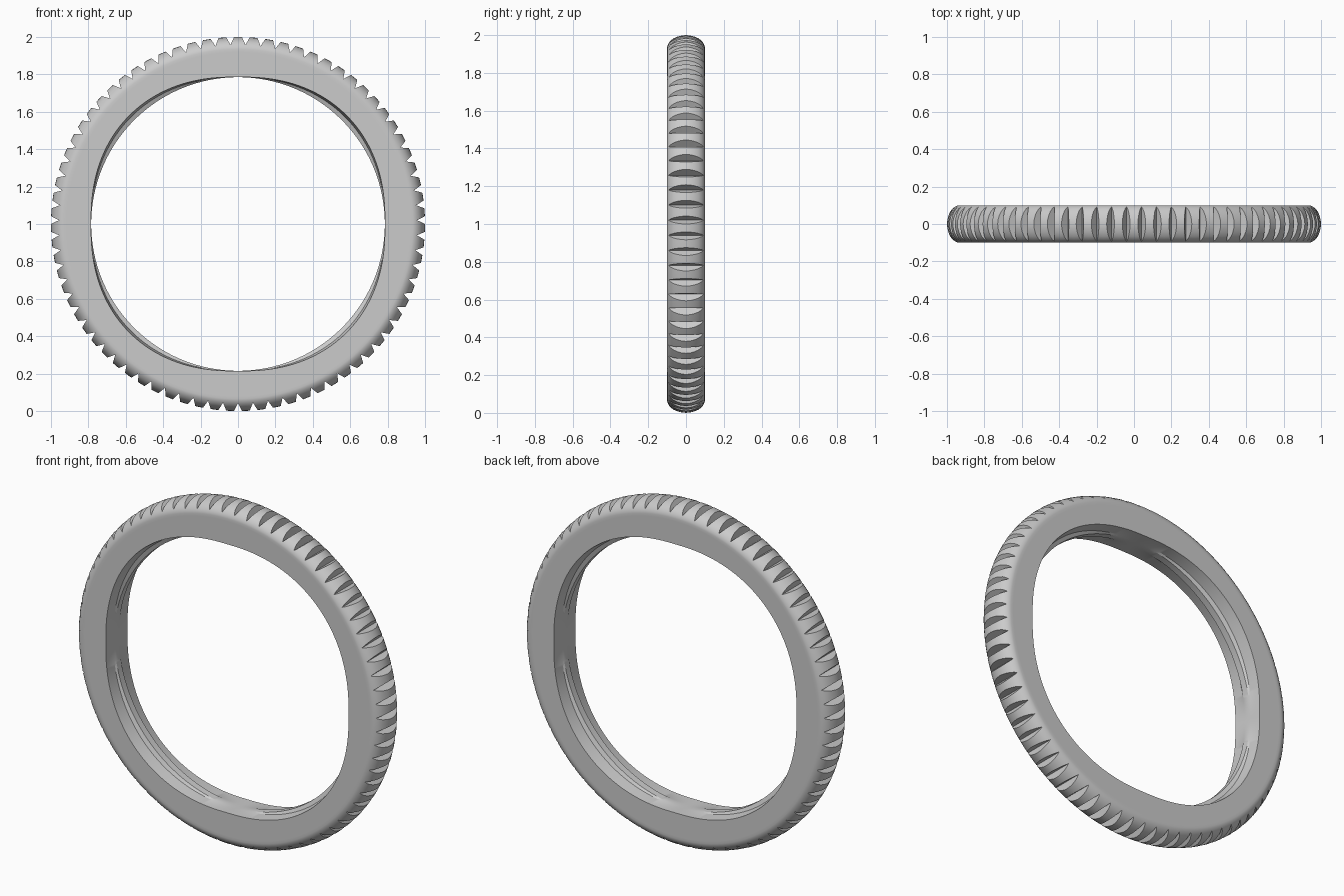
import bpy
import bmesh
from math import pi, sin, cos

cube = bpy.data.objects.get("Cube")
if cube:
    bpy.data.objects.remove(cube)

TEETH = 75
VALLEY = 0.958          # radius at the bottom of the grooves
NOTCH = 0.021           # half angle of a groove at the crown
BORE = 0.785            # radius of the inner ridge
STEP = 2 * pi / TEETH

# Half profiles: (y, radius) outside, (y, relief depth) inside
outer_half = [(0.1, 0.92), (0.1, 0.935), (0.098, 0.946), (0.092, VALLEY),
              (0.082, 0.971), (0.066, 0.983), (0.045, 0.992), (0.022, 0.998)]
inner_half = [(0.1, 0.036), (0.03, 0.024), (0.02, 0.0)]


def mirrored(half, middle=()):
    return [(-y, v) for y, v in half] + list(middle) + list(reversed(half))


def point(y, r, a):
    return (r * sin(a), y, 1 + r * cos(a))


def outer_row(y, radius):
    """Tread row: grooves narrow to nothing where the crown meets the valley."""
    half = NOTCH * max(0, radius - VALLEY) / (1 - VALLEY)
    row = []
    for i in range(TEETH):
        a = (i - 0.5) * STEP
        row += [point(y, min(radius, VALLEY), a), point(y, radius, a + half),
                point(y, radius, a + STEP / 2), point(y, radius, a + STEP - half)]
    return row


def inner_row(y, relief):
    """Bore row: relieved on the four diagonals, full at the quarter points."""
    row = []
    for i in range(TEETH * 4):
        a = (i / 4 - 0.5) * STEP
        row.append(point(y, BORE + relief * abs(sin(2 * a)) ** 1.5, a))
    return row


# Ring body: one closed loop of rows, across the tread and back along the bore
rows = [outer_row(y, r) for y, r in mirrored(outer_half, [(0, 1)])]
rows += [inner_row(y, d) for y, d in reversed(mirrored(inner_half))]

bm = bmesh.new()
grid = [[bm.verts.new(p) for p in row] for row in rows]
for j, row in enumerate(grid):
    other = grid[(j + 1) % len(grid)]
    for i in range(len(row)):
        k = (i + 1) % len(row)
        bm.faces.new((row[i], row[k], other[k], other[i]))
bmesh.ops.remove_doubles(bm, verts=bm.verts[:], dist=0.0002)
bmesh.ops.recalc_face_normals(bm, faces=bm.faces[:])

mesh = bpy.data.meshes.new("grooved_ring")
bm.to_mesh(mesh)
bm.free()
ring = bpy.data.objects.new("grooved_ring", mesh)
bpy.context.collection.objects.link(ring)

# Plain grey material
grey = bpy.data.materials.new("plain_grey")
grey.use_nodes = True
grey.diffuse_color = (0.6, 0.6, 0.6, 1)
grey.node_tree.nodes["Principled BSDF"].inputs["Base Color"].default_value = (0.6, 0.6, 0.6, 1)
mesh.materials.append(grey)

bpy.ops.object.select_all(action='DESELECT')
ring.select_set(True)
bpy.context.view_layer.objects.active = ring
bpy.ops.object.shade_smooth_by_angle(angle=pi / 7)
